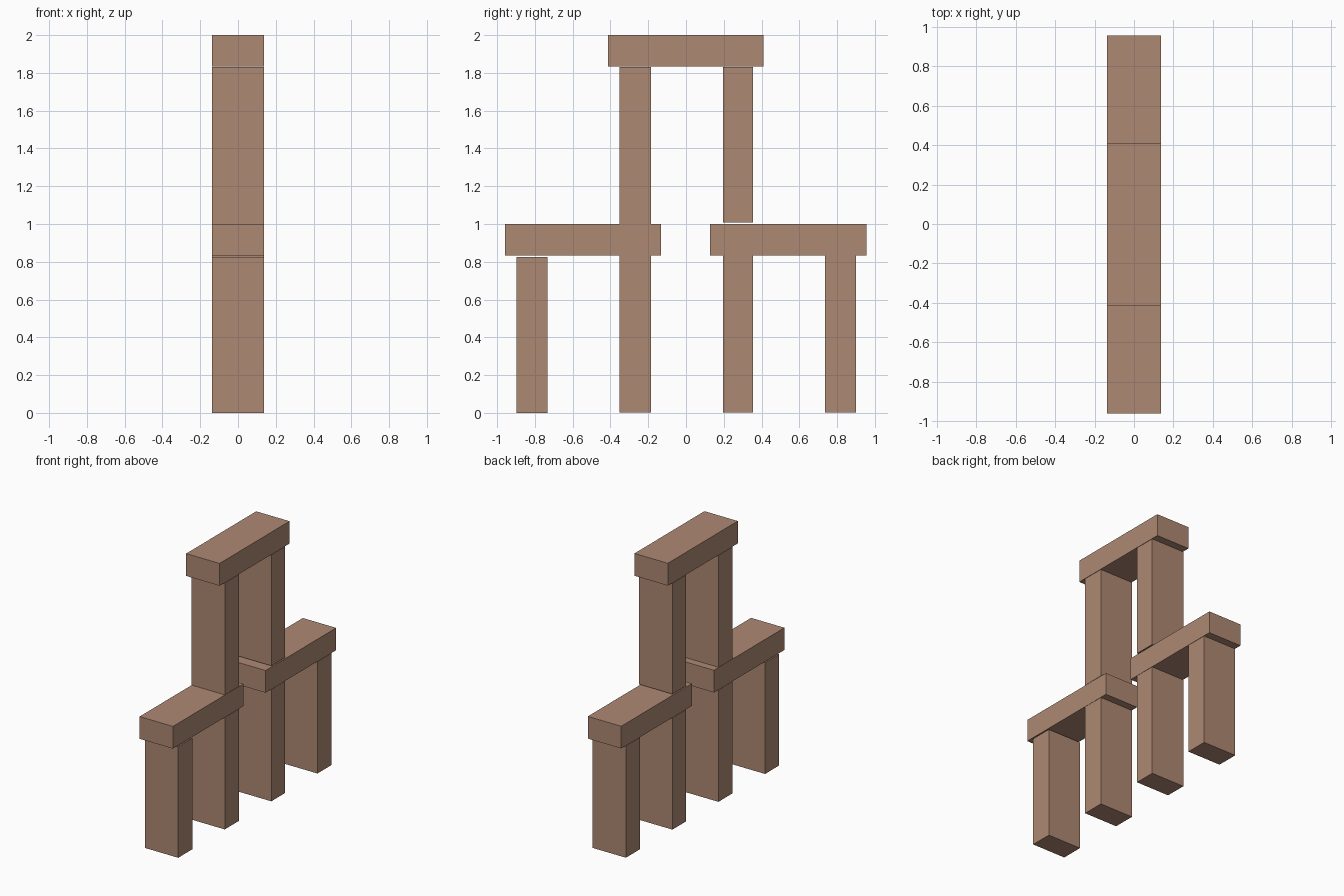
import bpy

if "Cube" in bpy.data.objects:
    bpy.data.objects.remove(bpy.data.objects["Cube"])

wood = bpy.data.materials.new("wood")
wood.diffuse_color = (0.42, 0.25, 0.17, 1)
wood.use_nodes = True
wood.node_tree.nodes["Principled BSDF"].inputs["Base Color"].default_value = wood.diffuse_color
HALF_X = 0.137


def block(name, y0, y1, z0, z1):
    """Flat-faced wooden block spanning the given y and z ranges."""
    bpy.ops.mesh.primitive_cube_add(size=1, location=(0, (y0 + y1) / 2, (z0 + z1) / 2))
    ob = bpy.context.object
    ob.name = name
    ob.scale = (2 * HALF_X, y1 - y0, z1 - z0)
    bpy.ops.object.transform_apply(location=False, rotation=False, scale=True)
    ob.data.materials.append(wood)


# Lower uprights
block("front_outer_post", -0.897, -0.732, 0.0, 0.825)
block("front_inner_post", -0.351, -0.185, 0.002, 0.832)
block("back_inner_post", 0.195, 0.355, 0.002, 0.832)
block("back_outer_post", 0.736, 0.901, 0.002, 0.832)

# Middle planks
block("front_plank", -0.959, -0.132, 0.834, 0.999)
block("back_plank", 0.127, 0.956, 0.834, 0.999)

# Upper uprights
block("front_upper_post", -0.351, -0.185, 1.001, 1.831)
block("back_upper_post", 0.195, 0.355, 1.008, 1.831)

# Top plank
block("top_plank", -0.412, 0.409, 1.834, 2.0)
